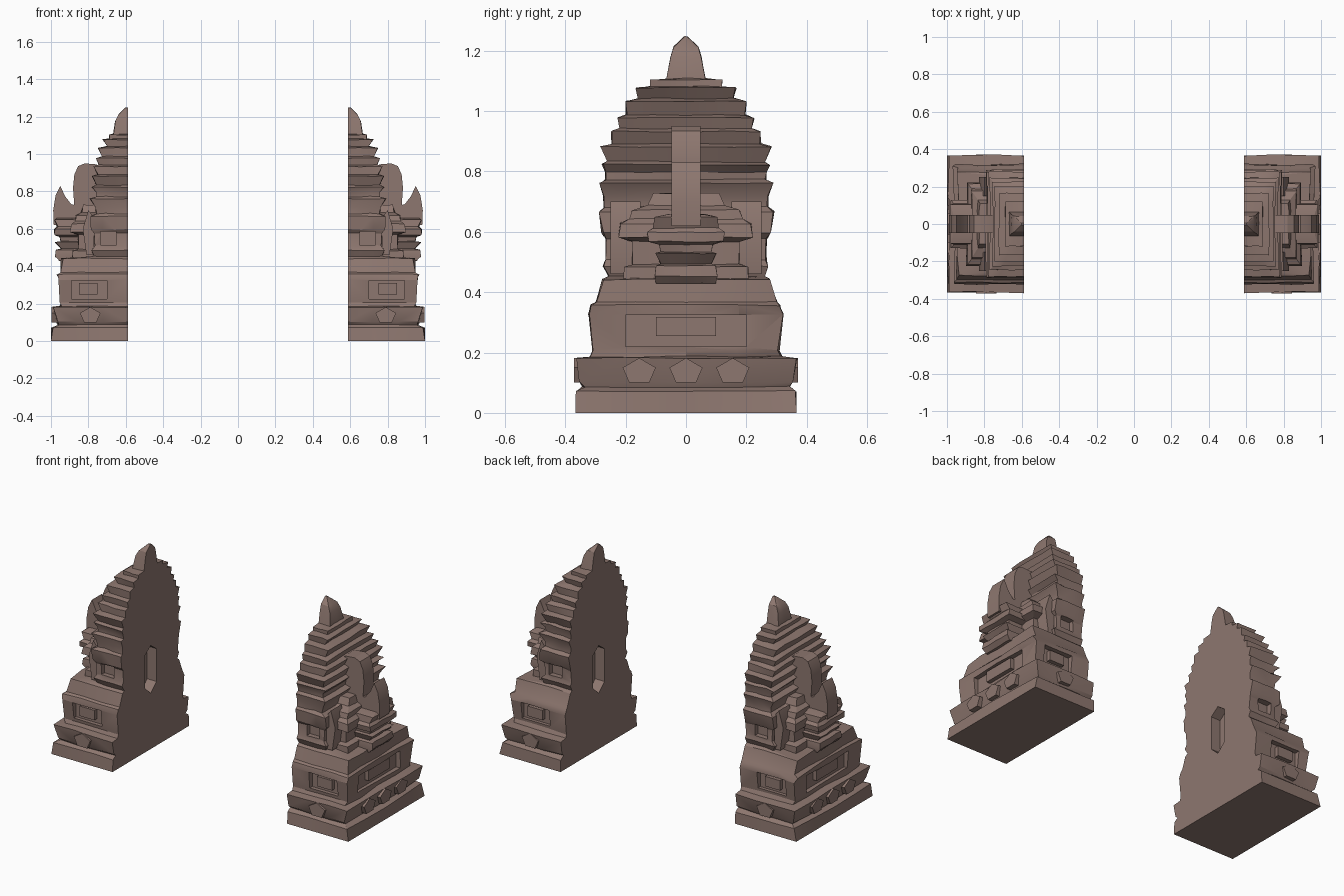
import bpy, bmesh, random
from mathutils import Vector

random.seed(4)
cube = bpy.data.objects.get("Cube")
if cube:
    bpy.data.objects.remove(cube, do_unlink=True)

stone = bpy.data.materials.new("brown_stone")
stone.use_nodes = True
COLOUR = (0.27, 0.185, 0.16, 1)
stone.diffuse_color = COLOUR
stone.node_tree.nodes["Principled BSDF"].inputs["Base Color"].default_value = COLOUR
INNER = 0.588


def finish(name, bm, mirror_y=False, cutter=False):
    """Turn a bmesh into an object mirrored to the other half of the gate."""
    bmesh.ops.recalc_face_normals(bm, faces=bm.faces)
    mesh = bpy.data.meshes.new(name)
    bm.to_mesh(mesh)
    bm.free()
    mesh.materials.append(stone)
    ob = bpy.data.objects.new(name, mesh)
    bpy.context.collection.objects.link(ob)
    if cutter:
        ob.hide_render = True
        ob.hide_set(True)
        ob.display_type = 'WIRE'
        return ob
    bpy.ops.object.select_all(action='DESELECT')
    ob.select_set(True)
    bpy.context.view_layer.objects.active = ob
    bpy.ops.object.shade_smooth_by_angle(angle=0.45)
    return ob


def mirror(ob, y=False):
    m = ob.modifiers.new("Mirror", 'MIRROR')
    m.use_axis = (True, y, False)
    m.use_mirror_merge = False


def loft(name, profile, inner, rough):
    """Stack of weathered rectangular courses: (height, outer x, half width)."""
    bm = bmesh.new()
    rings = []
    for z, d, w in profile:
        side = [(inner + (d - inner) * t, -w) for t in (0, .35, .7, 1)]
        end = [(d, w * t) for t in (-.55, 0, .55)]
        back = [(x, -y) for x, y in reversed(side)]
        ring = []
        for i, (x, y) in enumerate(side + end + back):
            worn = 1 - random.uniform(0, rough) * (z > 0)
            px = inner + (x - inner) * worn
            pz = z - random.uniform(0, rough * .12) * (z > 0)
            ring.append(bm.verts.new((px, y * (1 - random.uniform(0, rough * .7) * (z > 0)), pz)))
        rings.append(ring)
    n = len(rings[0])
    for a, b in zip(rings, rings[1:]):
        for i in range(n):
            j = (i + 1) % n
            bm.faces.new((a[i], a[j], b[j], b[i]))
    bm.faces.new(rings[0][::-1])
    bm.faces.new(rings[-1])
    return finish(name, bm)


def prism(name, outline, offset, depth, axis, cutter=False):
    """Extrude an outline along x (outline is y,z) or along y (outline is x,z)."""
    bm = bmesh.new()
    if axis == 'x':
        pts, push = [(offset, a, b) for a, b in outline], Vector((depth, 0, 0))
    else:
        pts, push = [(a, offset, b) for a, b in outline], Vector((0, depth, 0))
    face = bm.faces.new([bm.verts.new(p) for p in pts])
    out = bmesh.ops.extrude_face_region(bm, geom=[face])
    bmesh.ops.translate(bm, vec=push, verts=[v for v in out["geom"] if isinstance(v, bmesh.types.BMVert)])
    return finish(name, bm, cutter=cutter)


def rect(a0, a1, b0, b1):
    return [(a0, b0), (a1, b0), (a1, b1), (a0, b1)]


# Main body: plinth, lotus course, panel course, tower courses and finial
courses = [
    (0, 1.0, .367), (.075, 1.0, .367), (.09, .97, .345), (.105, .975, .355),
    (.185, 1.0, .372), (.19, .955, .32), (.21, .955, .312), (.33, .965, .325),
    (.36, .97, .318), (.37, .955, .305), (.445, .95, .28), (.455, .775, .262),
    (.49, .79, .278), (.51, .77, .268), (.58, .775, .27), (.60, .79, .282),
    (.67, .79, .295), (.685, .76, .275), (.72, .765, .275), (.765, .795, .29),
    (.775, .76, .268), (.80, .765, .27), (.825, .79, .28), (.835, .76, .265),
    (.885, .785, .286), (.895, .755, .25), (.935, .775, .25), (.945, .745, .222),
    (.98, .76, .228), (.99, .73, .2), (1.035, .75, .202), (1.045, .70, .16),
    (1.08, .725, .168), (1.085, .69, .12), (1.105, .69, .122), (1.11, .668, .066),
    (1.18, .658, .052), (1.215, .64, .042), (1.25, .602, .005),
]
body = loft("gate_tower", courses, INNER, .045)

# Recesses: pointed slot in the inner wall, base panels, tower niches
slot = [(-.055, .39), (0, .34), (.055, .39), (.055, .59), (0, .63), (-.055, .59)]
cutters = [
    prism("inner_slot_cutter", slot, .55, .1, 'x', True),
    prism("end_panel_cutter", rect(-.2, .2, .22, .325), .925, .1, 'x', True),
]
for s in (-1, 1):
    cutters.append(prism("side_panel_cutter", rect(.70, .89, .225, .325), s * .285, s * .1, 'y', True))
    cutters.append(prism("niche_cutter", rect(.65, .735, .515, .585), s * .235, s * .1, 'y', True))
for c in cutters:
    m = body.modifiers.new(c.name, 'BOOLEAN')
    m.operation = 'DIFFERENCE'
    m.solver = 'EXACT'
    m.object = c
mirror(body)

# Stepped wing and porch on the outer end
wing = loft("stepped_wing", [
    (.43, .89, .21), (.485, .89, .21), (.495, .86, .18), (.57, .86, .18),
    (.585, .90, .225), (.63, .895, .22), (.645, .875, .19), (.675, .87, .18),
    (.69, .84, .13), (.73, .83, .11)], .65, .04)
mirror(wing)
porch = loft("porch", [
    (.43, .96, .1), (.455, .98, .105), (.49, .975, .1), (.495, .95, .085),
    (.53, .98, .102), (.535, .95, .085), (.56, .955, .09), (.57, .985, .125),
    (.60, .985, .13), (.615, .97, .11), (.65, .99, .105), (.66, .97, .06)], .7, .03)
mirror(porch)

# Upright carved fin and outer horn
fin = prism("back_fin", [
    (.70, .62), (.87, .62), (.875, .72), (.882, .82), (.875, .89), (.855, .935),
    (.82, .95), (.76, .945), (.70, .92)], -.048, .096, 'y')
horn = prism("outer_horn", [
    (.80, .62), (.985, .62), (.988, .70), (.975, .78), (.95, .83), (.925, .775),
    (.89, .73), (.80, .72)], -.048, .096, 'y')
mirror(fin)
mirror(horn)


# Raised petals of the lotus course, and plates in the base panels
def petal(c, r):
    return [(c - r, .15), (c - r * .6, .1), (c + r * .6, .1), (c + r, .15), (c, .182)]


for c in (-.155, 0, .155):
    mirror(prism("end_petal", petal(c, .055), .95, .047, 'x'))
mirror(prism("side_petal", petal(.79, .055), -.372, .04, 'y'), True)
mirror(prism("end_panel", rect(-.1, .1, .255, .318), .90, .05, 'x'))
mirror(prism("side_panel", rect(.75, .85, .25, .31), -.31, .05, 'y'), True)

# Side gable blocks over the wing
mirror(prism("gable_block", [(.77, .46), (.81, .46), (.83, .60), (.80, .70), (.77, .66)],
             -.25, .1, 'y'), True)
